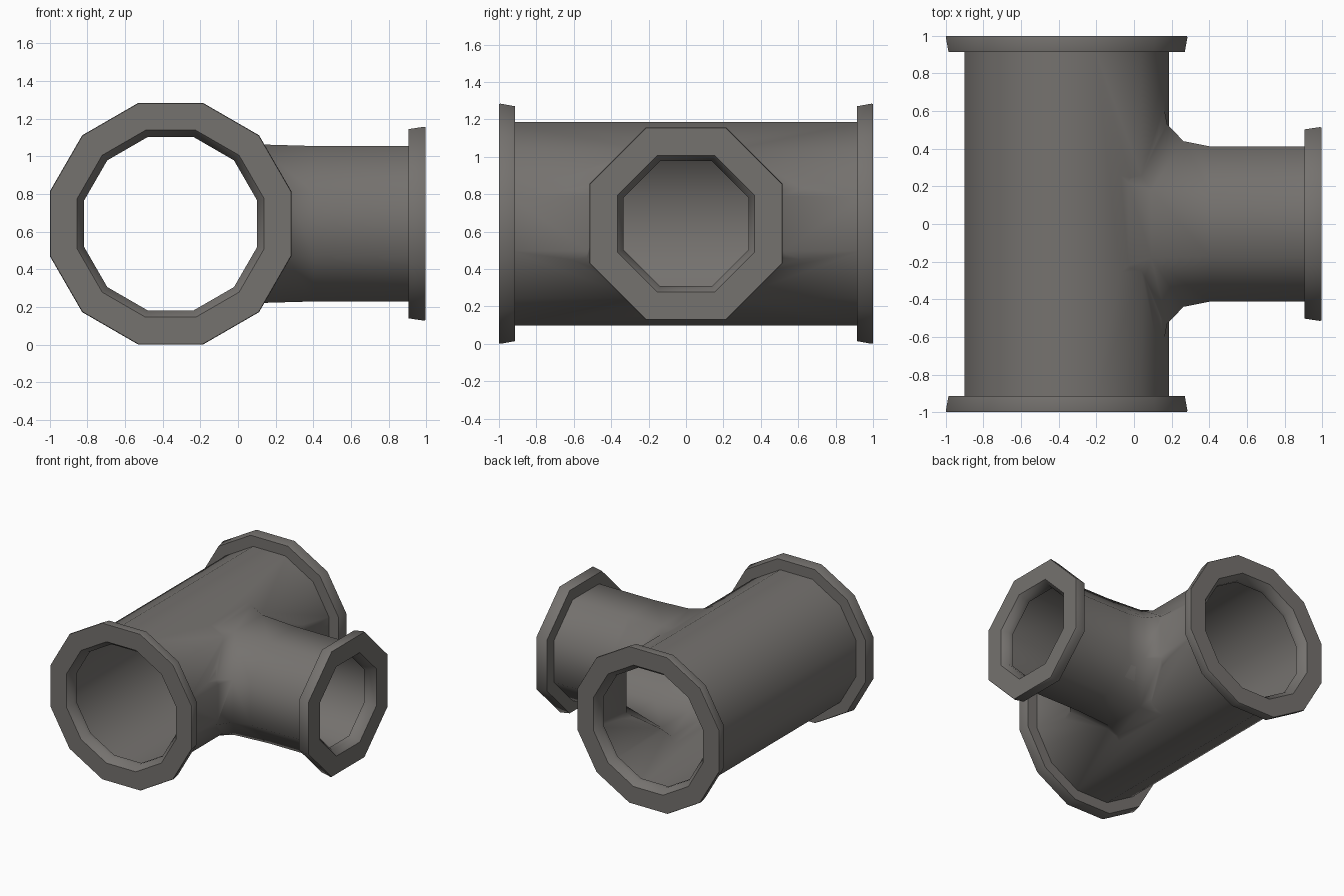
import bpy, bmesh, math
from mathutils import Vector

if "Cube" in bpy.data.objects:
    bpy.data.objects.remove(bpy.data.objects["Cube"])

CX, CZ = -0.358, 0.642      # axis of the main pipe
MAIN_AP, BRANCH_AP = 0.543, 0.413
WALL = 0.007

metal = bpy.data.materials.new("warm grey metal")
metal.diffuse_color = (0.178, 0.168, 0.158, 1)
metal.use_nodes = True
metal.node_tree.nodes["Principled BSDF"].inputs["Base Color"].default_value = metal.diffuse_color


def ring(n, ry, rz):
    """Regular n-gon with flat sides up; ry, rz are centre-to-flat distances."""
    k = 1 / math.cos(math.pi / n)
    return [(ry * k * math.cos((i + .5) * math.tau / n),
             rz * k * math.sin((i + .5) * math.tau / n)) for i in range(n)]


def loft(name, rings, closed=False):
    """Skin a list of point rings, capped at the ends or closed into a torus."""
    bm = bmesh.new()
    rows = [[bm.verts.new(p) for p in r] for r in rings]
    n = len(rows[0])
    pairs = list(zip(rows, rows[1:])) + ([(rows[-1], rows[0])] if closed else [])
    for a, b in pairs:
        for i in range(n):
            j = (i + 1) % n
            bm.faces.new((a[i], a[j], b[j], b[i]))
    if not closed:
        bm.faces.new(rows[0])
        bm.faces.new(rows[-1])
    bmesh.ops.recalc_face_normals(bm, faces=bm.faces)
    me = bpy.data.meshes.new(name)
    bm.to_mesh(me)
    bm.free()
    me.materials.append(metal)
    ob = bpy.data.objects.new(name, me)
    bpy.context.collection.objects.link(ob)
    return ob


def boolean(ob, other, op):
    m = ob.modifiers.new("cut", 'BOOLEAN')
    m.object, m.operation, m.solver = other, op, 'EXACT'
    bpy.context.view_layer.update()
    dg = bpy.context.evaluated_depsgraph_get()
    me = bpy.data.meshes.new_from_object(ob.evaluated_get(dg))
    ob.modifiers.clear()
    ob.data = me
    bpy.data.objects.remove(other)


def smooth(ob):
    bpy.ops.object.select_all(action='DESELECT')
    ob.select_set(True)
    bpy.context.view_layer.objects.active = ob
    bpy.ops.object.shade_smooth_by_angle(angle=math.radians(50))


def main_ring(ap, y):
    return [(CX + u, y, CZ + v) for u, v in ring(12, ap, ap)]


def branch_ring(ry, rz, x):
    return [(x, u, CZ + v) for u, v in ring(8, ry, rz)]


def surface_x(z):
    """x of the 12-sided main pipe at height z above its axis."""
    return CX + min((MAIN_AP - z * math.sin(a)) / math.cos(a)
                    for a in (math.radians(d) for d in (-60, -30, 0, 30, 60)))


def tee_solid(name, d, end_y, end_x):
    """Main pipe plus flared branch, shrunk by d."""
    main = loft(name, [main_ring(MAIN_AP - d, -end_y), main_ring(MAIN_AP - d, end_y)])
    rings = [branch_ring(.3, .3, CX + .05)]
    for off, ry, rz in ((-.012, .70, .475), (.014, .53, .445), (.095, .44, .422)):
        rings.append([(surface_x(v) + off - d, u, CZ + v)
                      for u, v in ring(8, ry - d, rz - d)])
    rings += [branch_ring(BRANCH_AP - d, BRANCH_AP - d, x) for x in (.4, end_x)]
    boolean(main, loft("branch", rings), 'UNION')
    return main


# thin-walled tee body
body = tee_solid("tee_pipe_body", 0, .94, .93)
boolean(body, tee_solid("cavity", WALL, 1.1, 1.1), 'DIFFERENCE')
smooth(body)

# flanges on both ends of the main pipe: (centre-to-flat, distance along axis)
profile = [(.46, .915), (.628, .915), (.642, .992), (.639, 1.0), (.497, 1.0), (.46, .95)]
for name, s in (("front_flange", -1), ("back_flange", 1)):
    smooth(loft(name, [main_ring(r, s * y) for r, y in profile], closed=True))

# flange on the branch
profile = [(.334, .907), (.503, .907), (.515, .989), (.512, .997), (.366, .997), (.334, .95)]
smooth(loft("branch_flange", [branch_ring(r, r, x) for r, x in profile], closed=True))
